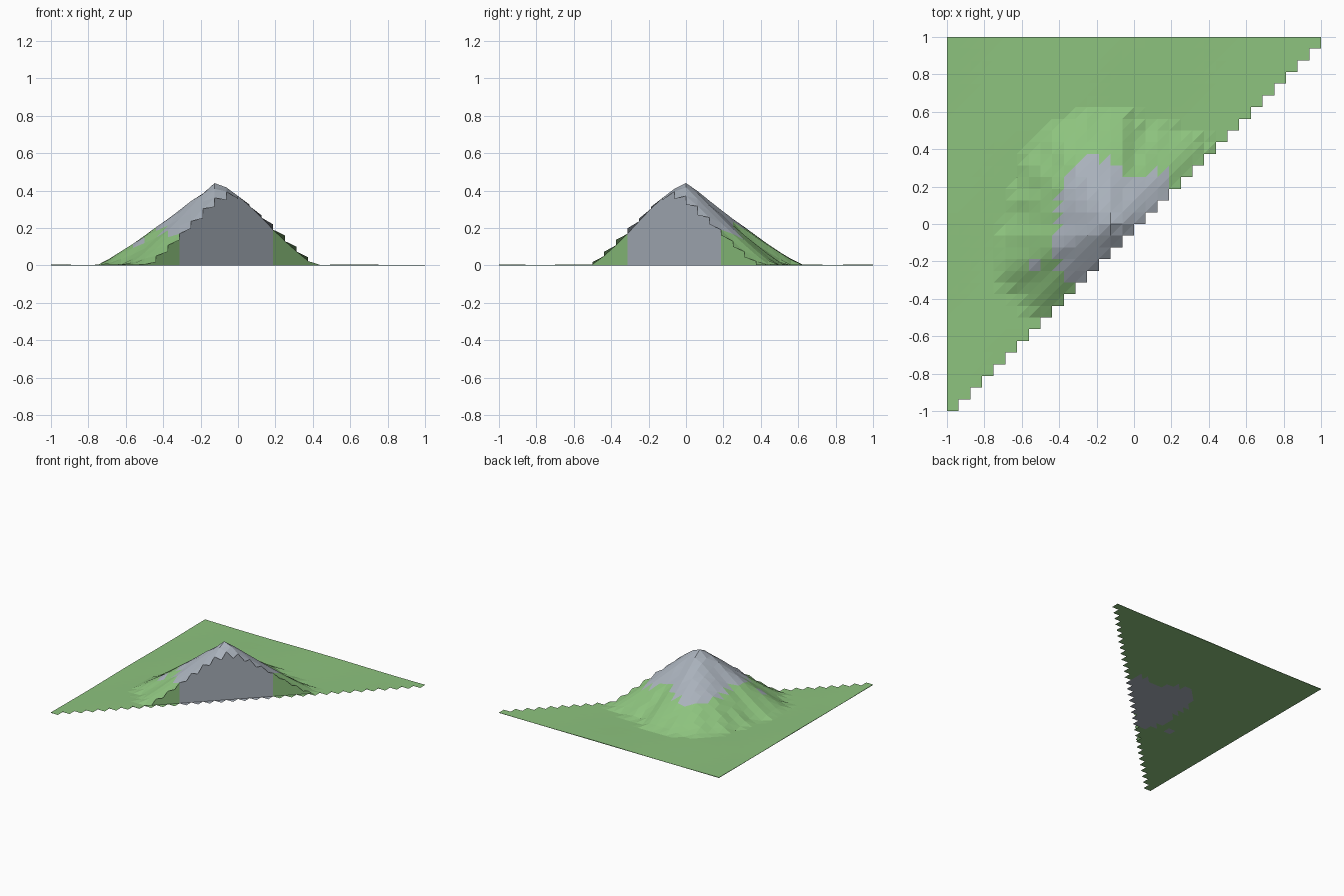
import bpy, bmesh, math

if "Cube" in bpy.data.objects:
    bpy.data.objects.remove(bpy.data.objects["Cube"])

N = 32
H = 2 / N
PEAK = (-0.11, -0.01)

# angle (degrees) -> foot radius, and angle -> rock radius
FOOT = [(30, .68), (42, .67), (53, .65), (70, .56), (90, .64), (115, .65), (140, .62),
        (160, .58), (175, .57), (198, .69), (215, .66), (228, .64), (300, .6), (390, .68)]
ROCK = [(30, .36), (36, .37), (42, .42), (60, .32), (63, .24), (79, .265), (93, .34),
        (112, .40), (128, .39), (151, .33), (178, .28), (193, .32), (213, .35),
        (226, .38), (300, .38), (390, .36)]


def lookup(table, a):
    for (a0, v0), (a1, v1) in zip(table, table[1:]):
        if a0 <= a <= a1:
            return v0 + (v1 - v0) * (a - a0) / (a1 - a0)
    return table[-1][1]


def polar(x, y):
    dx, dy = x - PEAK[0], y - PEAK[1]
    a = math.degrees(math.atan2(dy, dx)) % 360
    return math.hypot(dx, dy), a + 360 if a < 30 else a


def height(x, y):
    r, a = polar(x, y)
    t = r / (lookup(FOOT, a) + 0.012 * math.sin(math.radians(a * 18)))
    ground = 0.003 + 0.002 * math.sin(5 * x + 1) * math.cos(6 * y)
    return max(ground, 0.455 * max(0, 1 - t) ** 1.13)


def is_rock(x, y):
    r, a = polar(x, y)
    return r < lookup(ROCK, a) or math.hypot(x + .53, y + .23) < .035


def material(name, srgb):
    m = bpy.data.materials.new(name)
    m.diffuse_color = [((c / 255 + .055) / 1.055) ** 2.4 for c in srgb] + [1]
    m.use_nodes = True
    m.node_tree.nodes["Principled BSDF"].inputs["Base Color"].default_value = m.diffuse_color
    return m


grass = material("grass_green", (141, 195, 126))
rock = material("rock_grey", (169, 177, 187))

bm = bmesh.new()
top, base = {}, {}
for j in range(N + 1):
    for i in range(min(j + 1, N) + 1):
        x, y = -1 + i * H, -1 + j * H
        top[i, j] = bm.verts.new((x, y, height(x, y)))
        base[i, j] = bm.verts.new((x, y, 0))


def face(verts, mat=None):
    f = bm.faces.new(verts)
    c = f.calc_center_median()
    f.material_index = int(is_rock(c.x, c.y)) if mat is None else mat


# stepped triangular terrain with a flat underside
for j in range(N):
    for i in range(j + 1):
        a, b, c, d = (i, j), (i + 1, j), (i + 1, j + 1), (i, j + 1)
        for tri in ((a, b, c), (a, c, d)):
            face([top[k] for k in tri])
            face([base[k] for k in reversed(tri)])

# upright cut wall along the diagonal, and thin outer edges
for i in range(N):
    for a, b in (((i, i), (i + 1, i + 1)), ((i + 1, N), (i, N)), ((0, i + 1), (0, i))):
        face([base[a], base[b], top[b], top[a]])

for v in [v for v in bm.verts if not v.link_faces]:
    bm.verts.remove(v)

mesh = bpy.data.meshes.new("mountain_terrain")
bm.to_mesh(mesh)
bm.free()
mesh.materials.append(grass)
mesh.materials.append(rock)
bpy.context.collection.objects.link(bpy.data.objects.new("mountain_terrain", mesh))
